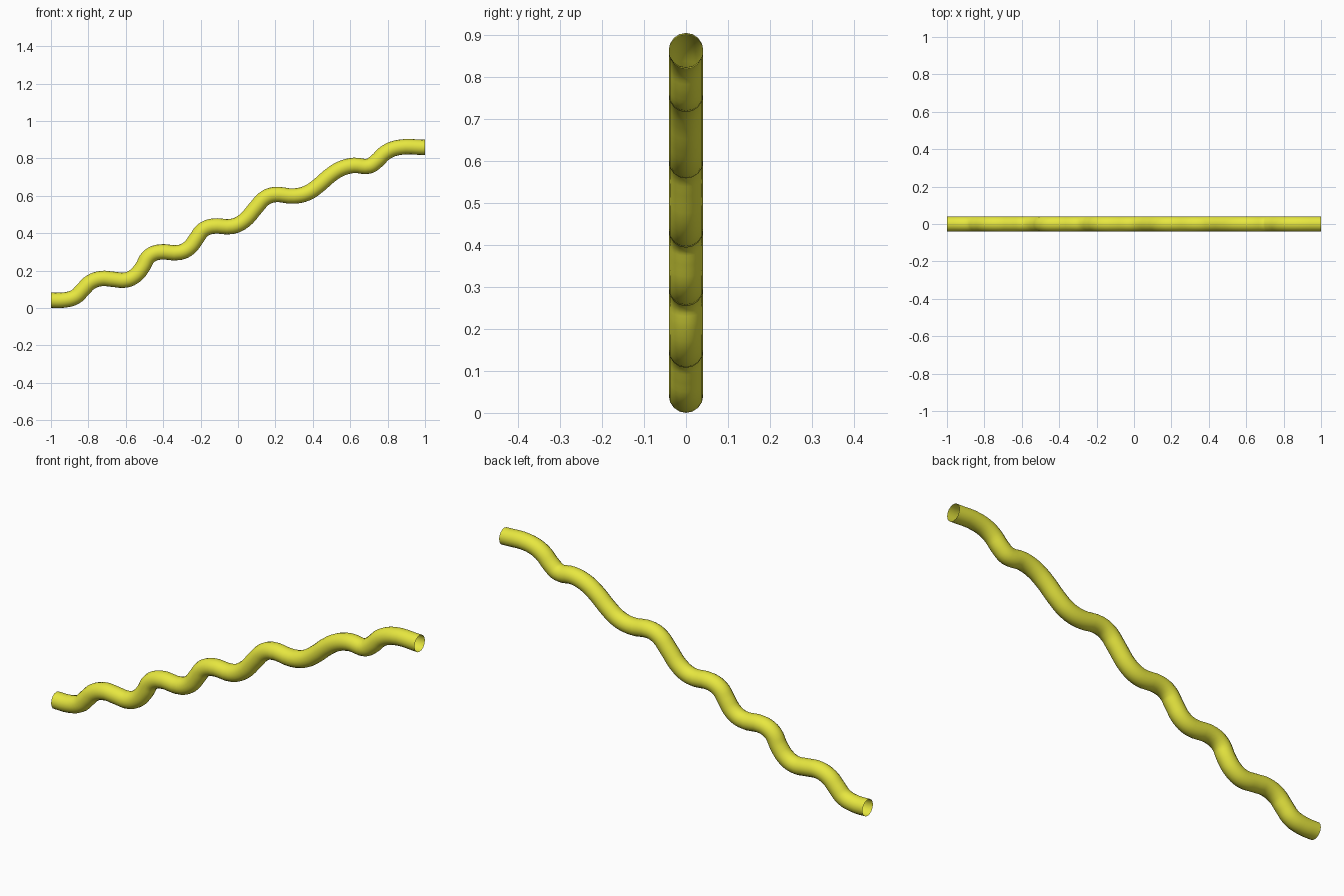
import bpy, math

if "Cube" in bpy.data.objects:
    bpy.data.objects.remove(bpy.data.objects["Cube"])

RADIUS = 0.041

# Centre line of the wavy pipe in the x-z plane, low end to high end
path = [
    (-1.0, .042), (-.93, .043), (-.87, .06), (-.83, .098), (-.79, .137), (-.73, .158),
    (-.67, .154), (-.6, .15), (-.55, .173), (-.51, .22), (-.48, .272), (-.43, .298),
    (-.31, .298), (-.26, .323), (-.22, .375), (-.19, .415), (-.14, .437),
    (-.03, .437), (.03, .465), (.1, .542), (.14, .585), (.19, .606),
    (.3, .599), (.37, .615), (.43, .655), (.49, .707), (.55, .745), (.62, .763),
    (.7, .759), (.74, .785), (.79, .832), (.86, .859), (1.0, .859),
]

# Pipe: round bevel swept along a bezier curve, ends left open
curve = bpy.data.curves.new("wavy_pipe", 'CURVE')
curve.dimensions = '3D'
curve.bevel_depth = RADIUS
curve.bevel_resolution = 6
curve.resolution_u = 4
curve.use_fill_caps = False
spline = curve.splines.new('BEZIER')
spline.bezier_points.add(len(path) - 1)
for bp, (x, z) in zip(spline.bezier_points, path):
    bp.co = (x, 0, z)
    bp.handle_left_type = bp.handle_right_type = 'AUTO'

pipe = bpy.data.objects.new("wavy_pipe", curve)
bpy.context.collection.objects.link(pipe)
bpy.context.view_layer.objects.active = pipe
pipe.select_set(True)
bpy.ops.object.convert(target='MESH')
pipe = bpy.context.object
bpy.ops.object.shade_smooth_by_angle(angle=math.radians(40))

# Yellow finish
mat = bpy.data.materials.new("yellow")
mat.diffuse_color = (0.8, 0.8, 0.05, 1)
mat.use_nodes = True
mat.node_tree.nodes["Principled BSDF"].inputs["Base Color"].default_value = mat.diffuse_color
pipe.data.materials.clear()
pipe.data.materials.append(mat)
